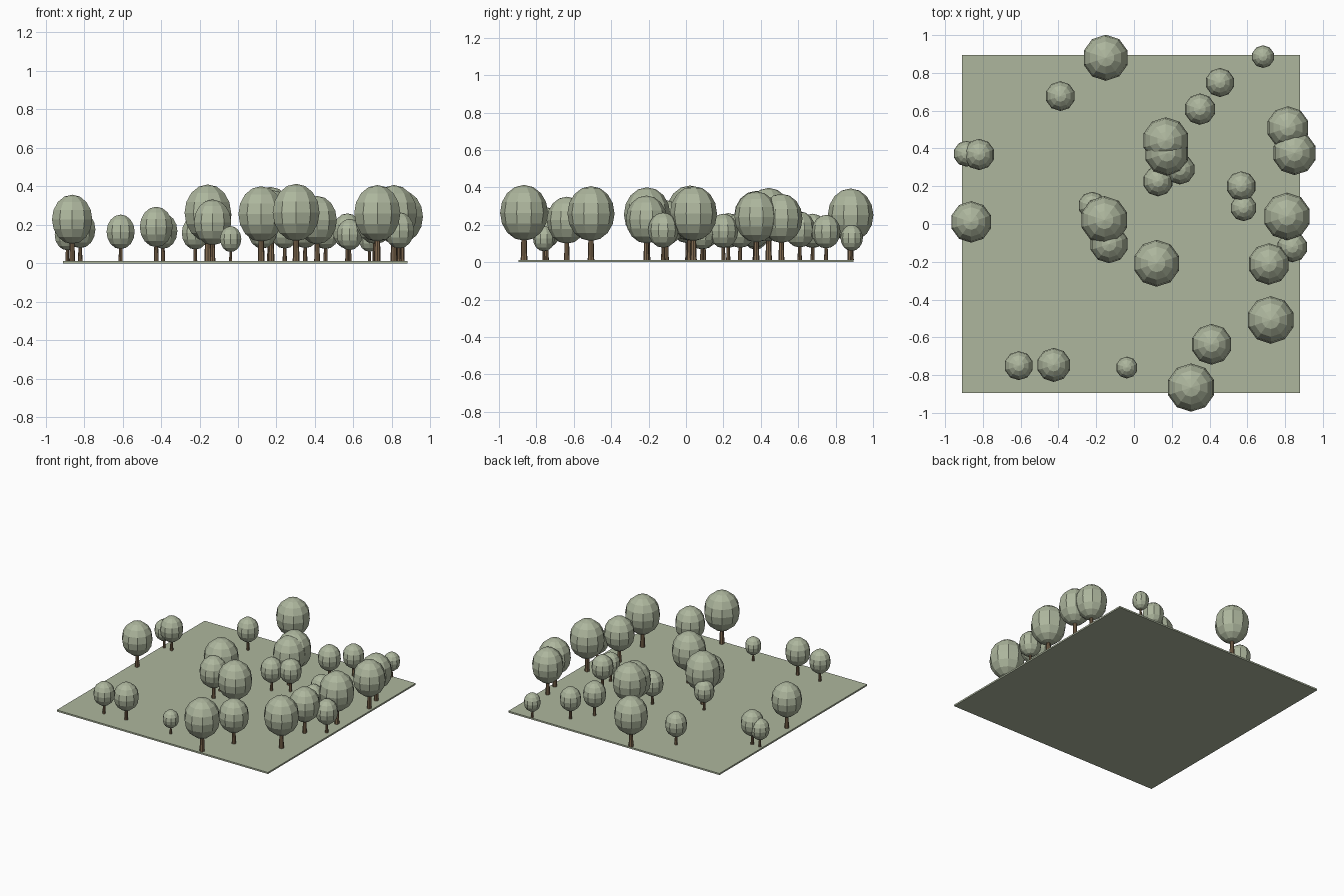
import bpy, bmesh
from mathutils import Matrix

if "Cube" in bpy.data.objects:
    bpy.data.objects.remove(bpy.data.objects["Cube"])


def material(name, rgb):
    m = bpy.data.materials.new(name)
    m.diffuse_color = (*rgb, 1)
    m.use_nodes = True
    m.node_tree.nodes["Principled BSDF"].inputs["Base Color"].default_value = m.diffuse_color
    return m


GREEN = material("sage_green", (0.42, 0.47, 0.34))
BROWN = material("bark_brown", (0.22, 0.145, 0.08))
BASE = 0.012


def finish(bm, name, mat, loc=(0, 0, 0)):
    me = bpy.data.meshes.new(name)
    bm.to_mesh(me)
    bm.free()
    me.materials.append(mat)
    ob = bpy.data.objects.new(name, me)
    ob.location = loc
    bpy.context.collection.objects.link(ob)
    return ob


def tree(i, x, y, r):
    # tapered trunk, reaching up into the crown
    bm = bmesh.new()
    h = 1.25 * r
    bmesh.ops.create_cone(bm, cap_ends=True, segments=8, radius1=0.14 * r,
                          radius2=0.10 * r, depth=h)
    finish(bm, f"trunk_{i}", BROWN, (x, y, BASE + h / 2))
    # faceted crown, slightly taller than wide
    bm = bmesh.new()
    bmesh.ops.create_uvsphere(bm, u_segments=10, v_segments=8, radius=1,
                              matrix=Matrix.Diagonal((r, r, 1.165 * r, 1)))
    finish(bm, f"crown_{i}", GREEN, (x, y, BASE + 1.97 * r))


# flat square ground slab
bm = bmesh.new()
bmesh.ops.create_cube(bm, size=1, matrix=Matrix.Diagonal((1.79, 1.79, BASE, 1)))
finish(bm, "ground_slab", GREEN, (-0.015, 0, BASE / 2))

# tree positions: x, y, crown radius
TREES = [
    (-.15, .88, .122), (-.39, .677, .079), (.683, .886, .06),
    (.455, .749, .077), (.349, .608, .083), (-.887, .372, .069),
    (-.82, .368, .083), (.815, .51, .113), (.85, .376, .117),
    (.168, .442, .123), (.173, .375, .118), (.243, .289, .08),
    (.127, .226, .08), (.568, .2, .079), (.58, .085, .07),
    (-.862, .011, .11), (-.222, .097, .074), (-.157, .021, .127),
    (-.132, -.106, .102), (.81, .04, .126), (.838, -.122, .081),
    (.714, -.212, .11), (.12, -.208, .124), (.724, -.508, .126),
    (.411, -.637, .108), (.302, -.866, .128), (-.61, -.75, .077),
    (-.425, -.746, .09), (-.038, -.76, .058),
]
for i, (x, y, r) in enumerate(TREES):
    tree(i, x, y, r)
